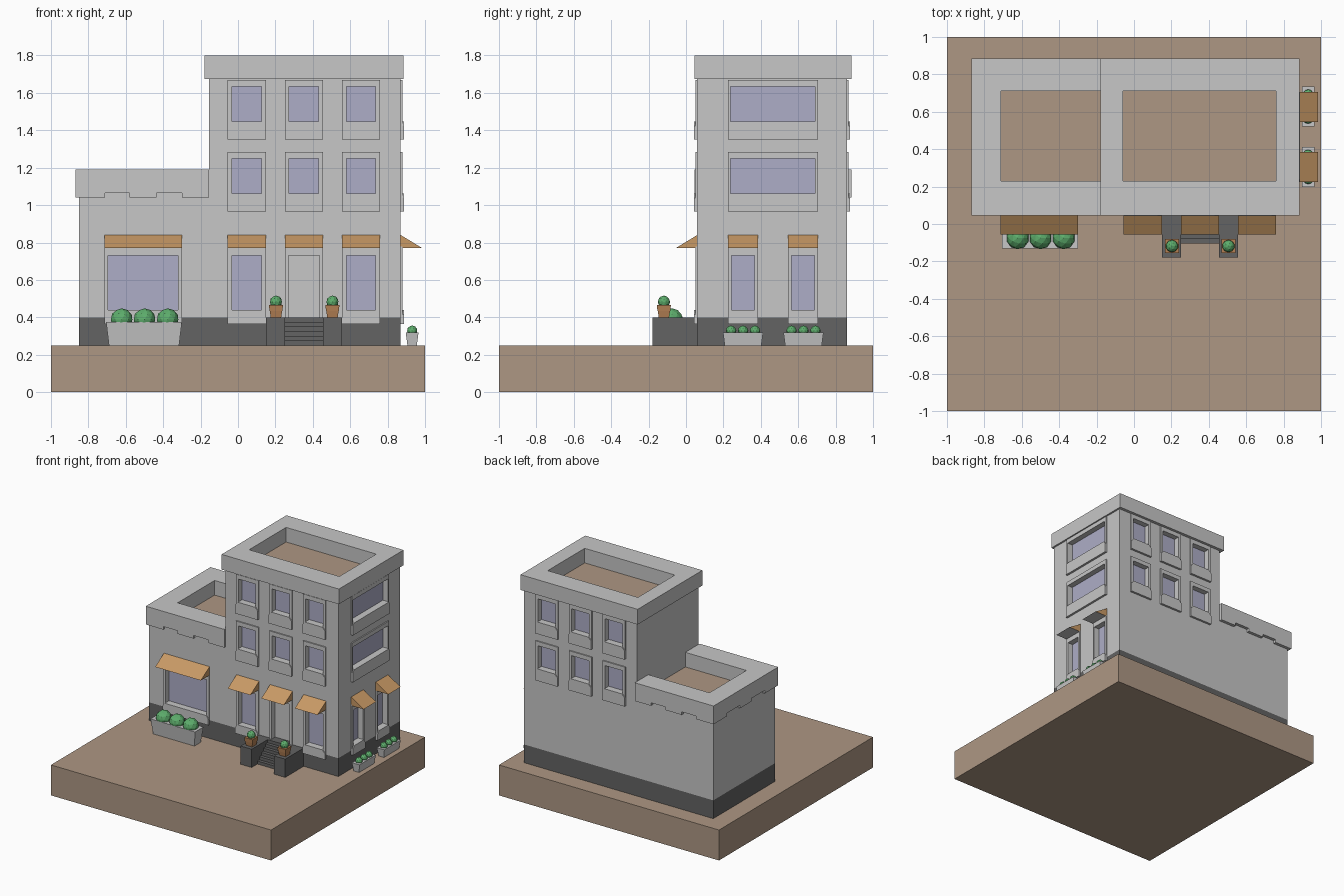
import bpy, bmesh
from mathutils import Matrix

cube = bpy.data.objects.get("Cube")
if cube:
    bpy.data.objects.remove(cube, do_unlink=True)


def material(name, r, g, b):
    m = bpy.data.materials.new(name)
    m.use_nodes = True
    m.diffuse_color = (r, g, b, 1)
    m.node_tree.nodes["Principled BSDF"].inputs["Base Color"].default_value = (r, g, b, 1)
    return m


STONE = material("pale stone", .57, .57, .57)
DARK = material("dark stone", .125, .125, .125)
EARTH = material("earth brown", .42, .31, .23)
GLASS = material("window lilac", .42, .42, .57)
CANVAS = material("awning tan", .58, .32, .13)
LEAF = material("leaf green", .11, .42, .15)
CLAY = material("clay", .46, .22, .09)


def prism(bm, a, b):
    """Solid between two matching loops."""
    va, vb = [bm.verts.new(p) for p in a], [bm.verts.new(p) for p in b]
    n = len(va)
    faces = [bm.faces.new(va), bm.faces.new(vb[::-1])]
    for i in range(n):
        j = (i + 1) % n
        faces.append(bm.faces.new((va[j], va[i], vb[i], vb[j])))
    bmesh.ops.recalc_face_normals(bm, faces=faces)


def box_loops(x0, x1, y0, y1, z0, z1, taper=0):
    def loop(z, t):
        return [(x0 + t, y0 + t, z), (x1 - t, y0 + t, z), (x1 - t, y1 - t, z), (x0 + t, y1 - t, z)]
    return loop(z0, taper), loop(z1, 0)


def make(name, mat, solids):
    bm = bmesh.new()
    for a, b in solids:
        prism(bm, a, b)
    return finish(name, mat, bm)


def finish(name, mat, bm):
    me = bpy.data.meshes.new(name)
    bm.to_mesh(me)
    bm.free()
    me.materials.append(mat)
    ob = bpy.data.objects.new(name, me)
    bpy.context.collection.objects.link(ob)
    return ob


def cut(ob, solids):
    cutter = make("cutter", ob.data.materials[0], solids)
    cutter.hide_render = True
    mod = ob.modifiers.new("openings", 'BOOLEAN')
    mod.operation, mod.solver, mod.object = 'DIFFERENCE', 'EXACT', cutter
    dg = bpy.context.evaluated_depsgraph_get()
    mesh = bpy.data.meshes.new_from_object(ob.evaluated_get(dg))
    ob.modifiers.clear()
    ob.data = mesh
    bpy.data.objects.remove(cutter, do_unlink=True)


# Wall coordinates: u along the wall, z up, w outwards
WALLS = {
    "front": lambda u, z, w: (u, .06 - w, z),
    "back": lambda u, z, w: (u, .86 + w, z),
    "right": lambda u, z, w: (.87 + w, u, z),
}


def on_wall(side, pts, w0, w1):
    f = WALLS[side]
    return [f(u, z, w0) for u, z in pts], [f(u, z, w1) for u, z in pts]


def rect(u0, u1, z0, z1):
    return [(u0, z0), (u1, z0), (u1, z1), (u0, z1)]


DEPTH = .04
tower_cuts, wing_cuts = [], []


def opening(side, u0, u1, z0, g0, g1, z1, edge, kind="window", cuts=tower_cuts):
    """Recess with a raised surround, a pane and a splayed sill."""
    a, b = u0 + edge, u1 - edge
    surround = [(u0, z0), (a, z0), (a, g1), (b, g1), (b, z0), (u1, z0), (u1, z1), (u0, z1)]
    make(f"{side}_{kind}_surround", STONE, [on_wall(side, surround, -.002, .01)])
    make(f"{side}_{kind}_pane", GLASS if kind == "window" else STONE,
         [on_wall(side, rect(a, b, g0, g1), -DEPTH - .003, -DEPTH + .003)])
    cuts.append(on_wall(side, rect(a, b, g0, g1), -DEPTH, .03))
    if kind == "window":
        sill = [(u0, z0), (u1, z0), (u1, g0 - .025), (b, g0), (a, g0), (u0, g0 - .025)]
        make(f"{side}_window_sill", STONE, [on_wall(side, sill, -.002, .018)])


def awning(side, u0, u1):
    f = WALLS[side]
    ends = [[f(u, .84, 0), f(u, .77, .115), f(u, .77, 0)] for u in (u0, u1)]
    ob = make(f"{side}_awning", CANVAS, [ends])
    ob.data.materials.append(STONE)
    for p in ob.data.polygons:
        if p.normal.z < -.9:
            p.material_index = 1


# Ground and masonry
make("ground_block", EARTH, [box_loops(-1, 1, -1, 1, 0, .25)])
make("plinth", DARK, [box_loops(-.85, .87, .06, .86, .25, .4)])
tower = make("tower_walls", STONE, [box_loops(-.155, .87, .06, .86, .4, 1.675)])
wing = make("wing_walls", STONE, [box_loops(-.85, -.155, .06, .86, .4, 1.065)])

# Upper windows on three sides
columns = [(-.055, .15), (.25, .455), (.555, .76)]
for z in (.965, 1.35):
    top = z + .32
    for u0, u1 in columns:
        for side in ("front", "back"):
            opening(side, u0, u1, z, z + .098, top - .035, top, .024)
    opening("right", .225, .705, z, z + .098, top - .035, top, .014)

# Street-level openings with awnings
for i, (u0, u1) in enumerate(columns):
    if i == 1:
        opening("front", u0, u1, .4, .4, .73, .78, .02, "door")
    else:
        opening("front", u0, u1, .365, .44, .73, .78, .024)
    awning("front", u0, u1)
for u0, u1 in [(.225, .385), (.545, .705)]:
    opening("right", u0, u1, .365, .44, .73, .78, .018)
    awning("right", u0, u1)
opening("front", -.715, -.3, .365, .44, .73, .78, .02, cuts=wing_cuts)
awning("front", -.715, -.3)
cut(tower, tower_cuts)
cut(wing, wing_cuts)

# Roofs and parapets
parapet = make("tower_parapet", STONE, [box_loops(-.18, .885, .045, .885, 1.675, 1.8)])
cut(parapet, [box_loops(-.06, .76, .23, .71, 1.6, 1.9)])
make("tower_roof", EARTH, [box_loops(-.06, .76, .23, .71, 1.672, 1.68)])
make("wing_roof", EARTH, [box_loops(-.71, -.155, .23, .71, 1.062, 1.07)])
plan = [(-.155, .045), (-.87, .045), (-.87, .885), (-.155, .885),
        (-.155, .71), (-.71, .71), (-.71, .23), (-.155, .23)]
make("wing_parapet", STONE, [([(x, y, 1.065) for x, y in plan], [(x, y, 1.19) for x, y in plan])])

# Hanging teeth below the wing parapet
teeth = []
for x0, x1 in [(-.87, -.71), (-.58, -.435), (-.3, -.155)]:
    for y0, y1 in [(.045, .062), (.858, .885)]:
        teeth.append(box_loops(x0, x1, y0, y1, 1.04, 1.065))
for y0, y1 in [(.062, .22), (.39, .54), (.71, .858)]:
    teeth.append(box_loops(-.87, -.848, y0, y1, 1.04, 1.065))
make("wing_parapet_teeth", STONE, teeth)

# Entrance steps between two piers
STEPS = 6
for i in range(STEPS):
    make("entrance_step", DARK, [box_loops(.25, .455, -.105 + i * .0265, .06, .25, .25 + (i + 1) * .15 / STEPS)])
for x0, x1 in [(.15, .25), (.455, .555)]:
    make("entrance_pier", DARK, [box_loops(x0, x1, -.18, .06, .25, .4)])


def bush(x, y, z, r):
    bm = bmesh.new()
    bmesh.ops.create_icosphere(bm, subdivisions=2, radius=r, matrix=Matrix.Translation((x, y, z)))
    finish("bush", LEAF, bm)


# Clay pots on the piers
for x in (.203, .505):
    y = -.118
    make("clay_pot", CLAY, [box_loops(x - .033, x + .033, y - .033, y + .033, .4, .435, .005),
                            box_loops(x - .037, x + .037, y - .037, y + .037, .435, .465, .002)])
    bush(x, y, .483, .033)

# Planters
make("front_planter", STONE, [box_loops(-.705, -.3, -.13, -.02, .25, .375, .015)])
for x in (-.622, -.5, -.376):
    bush(x, -.075, .388, .06)
for yc in (.305, .628):
    make("side_planter", STONE, [box_loops(.897, .965, yc - .107, yc + .107, .25, .318, .009)])
    for d in (-.064, 0, .064):
        bush(.931, yc + d, .328, .028)
